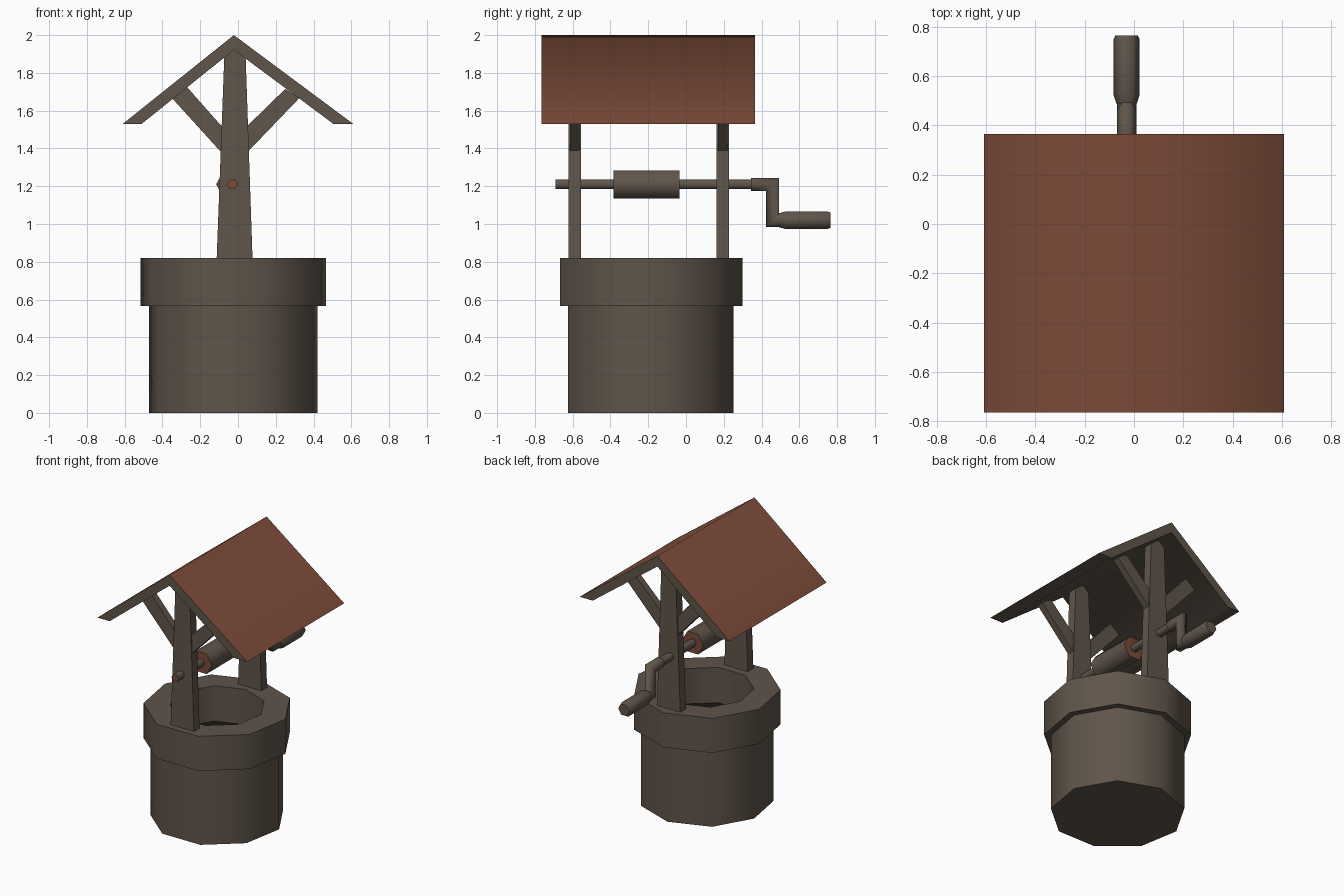
import bpy, bmesh, math
from mathutils import Vector

if "Cube" in bpy.data.objects:
    bpy.data.objects.remove(bpy.data.objects["Cube"])

CX, CY = -0.025, -0.20      # axis of the well


def material(name, rgb):
    m = bpy.data.materials.new(name)
    m.diffuse_color = (*rgb, 1)
    m.use_nodes = True
    m.node_tree.nodes["Principled BSDF"].inputs["Base Color"].default_value = m.diffuse_color
    return m


WOOD = material("grey_brown", (0.115, 0.090, 0.068))
RED = material("red_brown", (0.195, 0.069, 0.040))
DARK = material("dark_water", (0.008, 0.008, 0.006))


def finish(name, bm, mats, rule=None, angle=50):
    bmesh.ops.recalc_face_normals(bm, faces=bm.faces)
    bm.normal_update()
    if rule:
        for f in bm.faces:
            f.material_index = rule(f)
    me = bpy.data.meshes.new(name)
    bm.to_mesh(me)
    bm.free()
    for m in mats:
        me.materials.append(m)
    ob = bpy.data.objects.new(name, me)
    bpy.context.collection.objects.link(ob)
    bpy.ops.object.select_all(action='DESELECT')
    ob.select_set(True)
    bpy.context.view_layer.objects.active = ob
    bpy.ops.object.shade_smooth_by_angle(angle=math.radians(angle))
    return ob


def loft(name, rings, mats, rule=None, angle=50):
    """Skin a list of equal point rings and cap both ends."""
    bm = bmesh.new()
    vs = [[bm.verts.new(p) for p in r] for r in rings]
    n = len(vs[0])
    for a, b in zip(vs, vs[1:]):
        for i in range(n):
            j = (i + 1) % n
            bm.faces.new((a[i], a[j], b[j], b[i]))
    bm.faces.new(vs[0])
    bm.faces.new(vs[-1])
    return finish(name, bm, mats, rule, angle)


def slab(name, profile, y0, y1, mats, rule=None, angle=30):
    """Extrude an x-z outline along y."""
    return loft(name, [[(x, y, z) for x, z in profile] for y in (y0, y1)],
                mats, rule, angle)


def level_ring(r, z, n=9):
    return [(CX + r * math.cos(math.pi / 2 + math.tau * i / n),
             CY + r * math.sin(math.pi / 2 + math.tau * i / n), z) for i in range(n)]


def hex_ring(y, z, r, u=(0, 0, 1)):
    """Six-sided ring around an axis in the y-z plane; u sets its tilt."""
    c, u = Vector((-0.03, y, z)), Vector(u)
    return [c + Vector((r * math.cos(math.tau * i / 6), 0, 0))
            + u * r * math.sin(math.tau * i / 6) for i in range(6)]


# Stone wall with overhanging rim and water inside
loft("well_wall", [level_ring(r, z) for r, z in
                   ((0.452, 0), (0.452, 0.565), (0.498, 0.565),
                    (0.498, 0.82), (0.32, 0.82), (0.32, 0.56))],
     [WOOD, DARK],
     lambda f: int(len(f.verts) == 9 and f.calc_center_median().z > 0.3))

# Posts and braces at both ends
brace_l = [(-0.35, 1.667), (-0.27, 1.725), (-0.08, 1.51), (-0.08, 1.37)]
brace_r = [(0.325, 1.667), (0.25, 1.715), (0.04, 1.51), (0.04, 1.37)]
for tag, y in (("front", CY - 0.39), ("back", CY + 0.395)):
    slab(tag + "_post", [(-0.113, 0.815), (0.077, 0.815), (0.04, 1.9), (-0.022, 1.93),
                         (-0.072, 1.9)], y - 0.033, y + 0.033, [WOOD])
    slab(tag + "_left_brace", brace_l, y - 0.025, y + 0.025, [WOOD])
    slab(tag + "_right_brace", brace_r, y - 0.025, y + 0.025, [WOOD])

# Gabled roof, red on its upper slopes
slab("roof", [(-0.61, 1.53), (-0.022, 2.0), (0.61, 1.53), (0.505, 1.53),
              (-0.022, 1.922), (-0.51, 1.53)], -0.765, 0.365, [WOOD, RED],
     lambda f: int(f.normal.z > 0.3), angle=80)


# Axle and rope drum with red ends
def ends(f):
    return int(abs(f.normal.y) > 0.9)


for name, y0, y1, r in (("axle", -0.69, 0.36, 0.03), ("rope_drum", -0.385, -0.035, 0.086)):
    loft(name, [hex_ring(y0, 1.21, r), hex_ring(y1, 1.21, r)],
         [WOOD, RED], ends, angle=65)

# Bent crank and its hand grip
bend = (0, 1, 1)
loft("crank", [hex_ring(0.343, 1.21, 0.04), hex_ring(0.458, 1.21, 0.04, bend),
               hex_ring(0.458, 1.02, 0.04, bend), hex_ring(0.5, 1.02, 0.04)],
     [WOOD], angle=65)
loft("crank_grip", [hex_ring(y, 1.02, r) for y, r in
                    ((0.49, 0.042), (0.525, 0.053), (0.75, 0.053), (0.765, 0.046))],
     [WOOD], angle=65)
